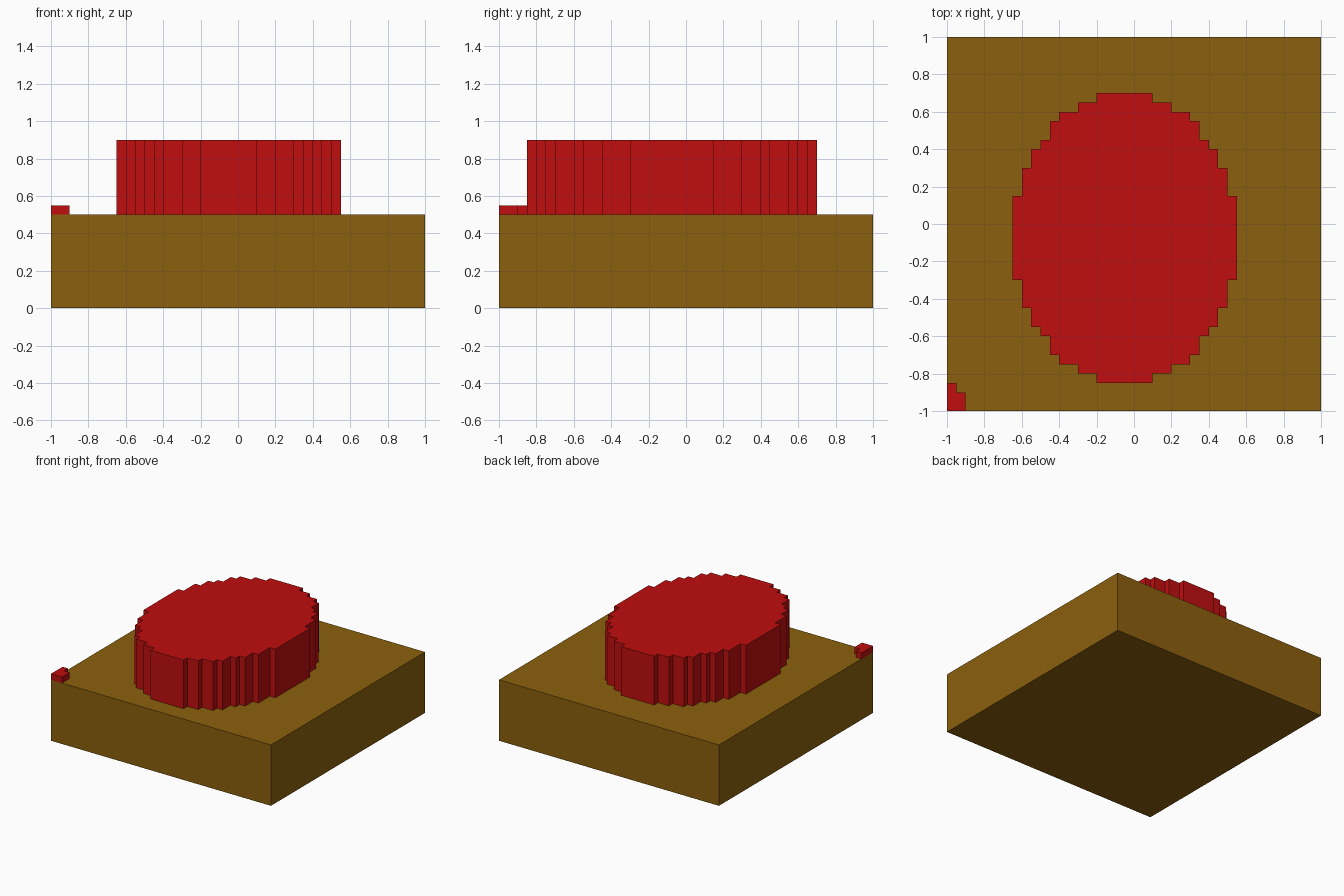
import bpy, bmesh

if "Cube" in bpy.data.objects:
    bpy.data.objects.remove(bpy.data.objects["Cube"])


def material(name, color):
    m = bpy.data.materials.new(name)
    m.diffuse_color = (*color, 1)
    m.use_nodes = True
    m.node_tree.nodes["Principled BSDF"].inputs["Base Color"].default_value = m.diffuse_color
    return m


brown = material("brown", (0.258, 0.117, 0.004))
red = material("red", (0.527, 0.0044, 0.0044))


def prism(name, outline, z0, z1, mat):
    """Extrude a counter-clockwise outline from z0 up to z1."""
    bm = bmesh.new()
    base = bm.faces.new([bm.verts.new((x, y, z0)) for x, y in outline])
    ext = bmesh.ops.extrude_face_region(bm, geom=[base], use_keep_orig=True)
    top = [v for v in ext["geom"] if isinstance(v, bmesh.types.BMVert)]
    bmesh.ops.translate(bm, verts=top, vec=(0, 0, z1 - z0))
    bmesh.ops.recalc_face_normals(bm, faces=bm.faces)
    mesh = bpy.data.meshes.new(name)
    bm.to_mesh(mesh)
    bm.free()
    mesh.materials.append(mat)
    obj = bpy.data.objects.new(name, mesh)
    bpy.context.collection.objects.link(obj)
    return obj


# Square base slab
prism("base_slab", [(-1, -1), (1, -1), (1, 1), (-1, 1)], 0, 0.5, brown)

# Stepped oval block: (half width, half depth) of each step in one quadrant
steps = [(0.6, 0.225), (0.55, 0.375), (0.5, 0.475), (0.45, 0.525),
         (0.4, 0.625), (0.35, 0.675), (0.25, 0.725), (0.15, 0.775)]
quadrant = []
for i, (w, d) in enumerate(steps):
    if i:
        quadrant.append((w, steps[i - 1][1]))
    quadrant.append((w, d))
half = quadrant + [(-x, y) for x, y in reversed(quadrant)]
oval = half + [(x, -y) for x, y in reversed(half)]
prism("oval_block", [(x - 0.05, y - 0.075) for x, y in oval], 0.5, 0.9, red)

# Small stepped nub on the front left corner
prism("corner_nub", [(-1, -1), (-0.9, -1), (-0.9, -0.9), (-0.95, -0.9),
                     (-0.95, -0.85), (-1, -0.85)], 0.5, 0.55, red)
